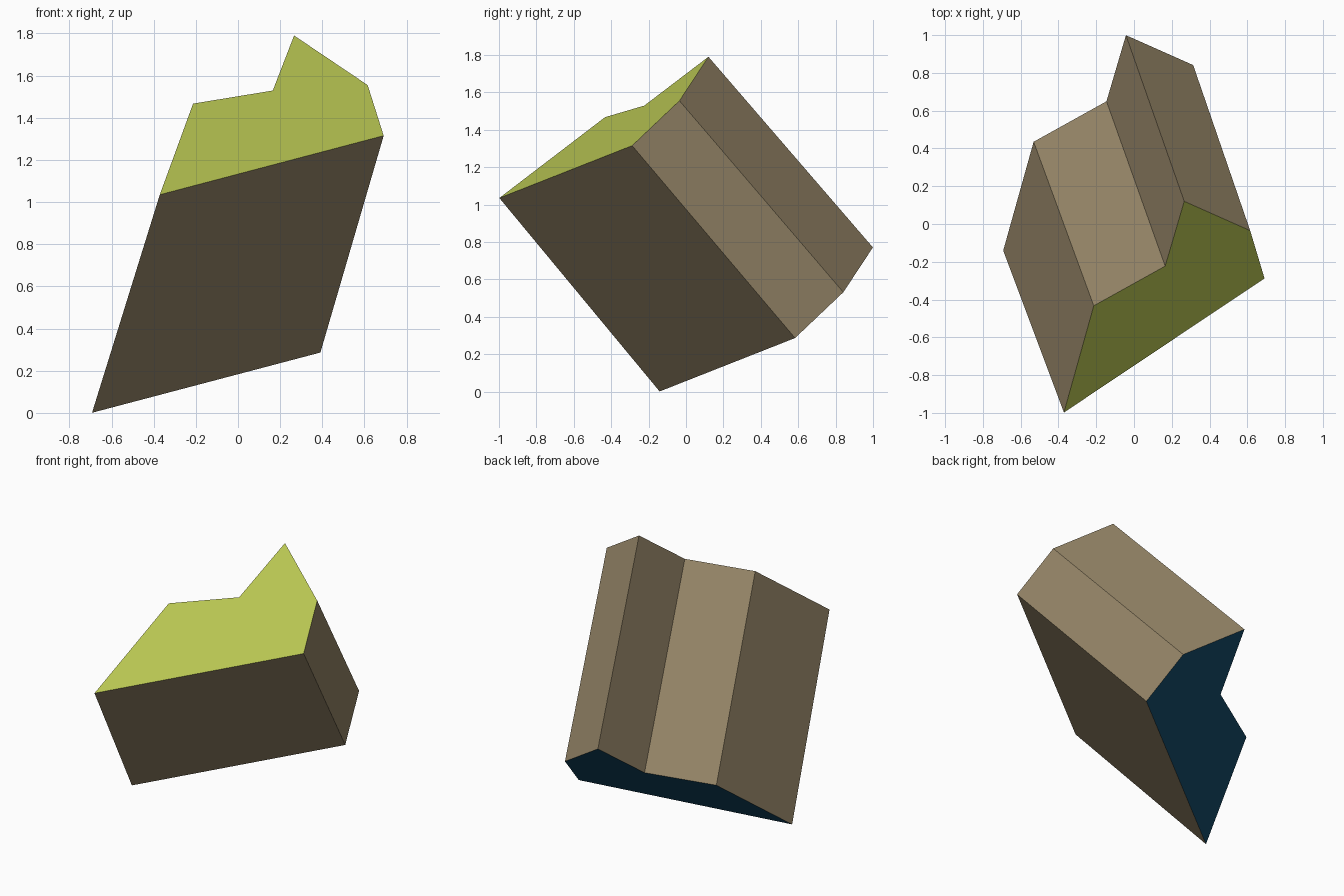
import bpy
import bmesh
from mathutils import Vector

if "Cube" in bpy.data.objects:
    bpy.data.objects.remove(bpy.data.objects["Cube"])


def material(name, rgb):
    m = bpy.data.materials.new(name)
    m.diffuse_color = (*rgb, 1.0)
    m.use_nodes = True
    m.node_tree.nodes["Principled BSDF"].inputs["Base Color"].default_value = m.diffuse_color
    return m


# Six-sided notched profile of the tilted upper cap
profile = [Vector(p) for p in (
    (-0.371, -0.998, 1.035),
    (-0.213, -0.433, 1.467),
    (0.165, -0.223, 1.529),
    (0.266, 0.120, 1.790),
    (0.615, -0.035, 1.555),
    (0.691, -0.288, 1.315),
)]

# The lower cap is the same profile, slid along the block and slightly larger
SCALE = 1.02
SLIDE = Vector((-0.314, 0.877, -1.055))

bm = bmesh.new()
upper = [bm.verts.new(p) for p in profile]
lower = [bm.verts.new(p * SCALE + SLIDE) for p in profile]

# Caps: lime on top, navy below
bm.faces.new(upper).material_index = 1
bm.faces.new(lower[::-1]).material_index = 2

# Brown side walls
n = len(profile)
for i in range(n):
    j = (i + 1) % n
    bm.faces.new((upper[i], lower[i], lower[j], upper[j])).material_index = 0

bmesh.ops.recalc_face_normals(bm, faces=bm.faces[:])

mesh = bpy.data.meshes.new("notched_block")
bm.to_mesh(mesh)
bm.free()
for name, rgb in (("brown", (0.30, 0.235, 0.137)),
                  ("lime", (0.47, 0.55, 0.083)),
                  ("navy", (0.007, 0.07, 0.145))):
    mesh.materials.append(material(name, rgb))

block = bpy.data.objects.new("notched_block", mesh)
bpy.context.collection.objects.link(block)
